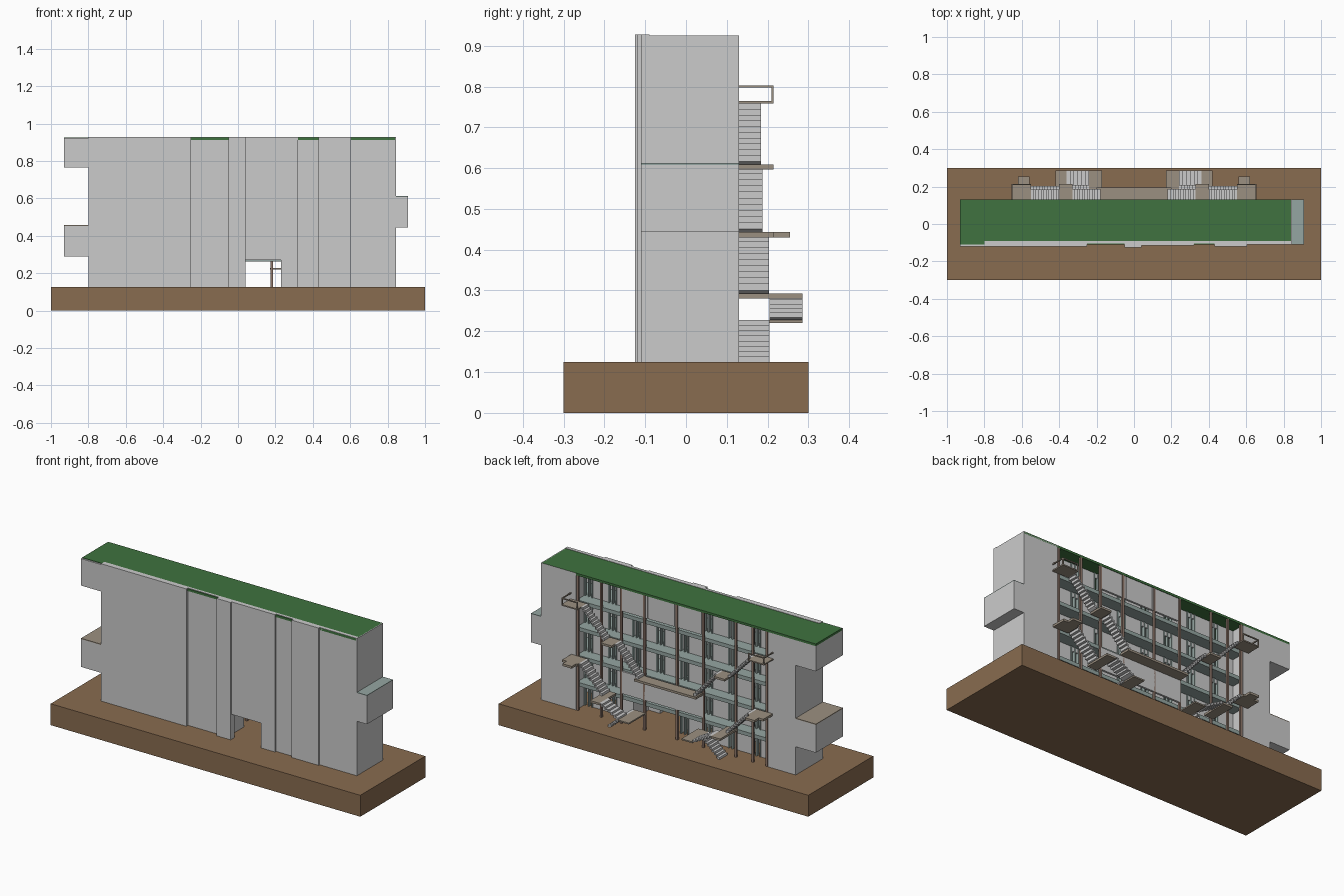
import bpy, bmesh
from mathutils import Matrix, Vector

if "Cube" in bpy.data.objects:
    bpy.data.objects.remove(bpy.data.objects["Cube"])


def mat(name, c):
    m = bpy.data.materials.new(name)
    m.diffuse_color = (*c, 1)
    m.use_nodes = True
    m.node_tree.nodes["Principled BSDF"].inputs["Base Color"].default_value = m.diffuse_color
    return m


EARTH = mat("earth", (0.25, 0.15, 0.08))
GREEN = mat("roof_green", (0.05, 0.17, 0.05))
TAN = mat("tan_concrete", (0.33, 0.28, 0.22))
SLAB = mat("pale_green_slab", (0.30, 0.38, 0.36))
POST = mat("post_brown", (0.28, 0.19, 0.15))


def boxes(name, items, material=None):
    """One object from a list of (x0, x1, y0, y1, z0, z1) boxes."""
    bm = bmesh.new()
    for x0, x1, y0, y1, z0, z1 in items:
        c = Vector(((x0 + x1) / 2, (y0 + y1) / 2, (z0 + z1) / 2))
        s = Matrix.Diagonal((abs(x1 - x0), abs(y1 - y0), abs(z1 - z0), 1))
        bmesh.ops.create_cube(bm, size=1, matrix=Matrix.Translation(c) @ s)
    me = bpy.data.meshes.new(name)
    bm.to_mesh(me)
    bm.free()
    ob = bpy.data.objects.new(name, me)
    bpy.context.collection.objects.link(ob)
    if material:
        me.materials.append(material)
    return ob


def stair(name, x0, x1, y0, y1, z0, z1, n):
    """Sawtooth flight rising from x0 to x1 with a stepped underside."""
    dx, dz = (x1 - x0) / n, (z1 - z0) / n
    prof = [(x0, z0)]
    for i in range(n):
        prof += [(x0 + i * dx, z0 + (i + 1) * dz), (x0 + (i + 1) * dx, z0 + (i + 1) * dz)]
    for i in range(n - 1, 0, -1):
        prof += [(x0 + (i + 1) * dx, z0 + (i + 0.5) * dz), (x0 + (i + 0.4) * dx, z0 + (i + 0.5) * dz),]
        prof += [(x0 + (i + 0.4) * dx, z0 + (i - 0.5) * dz)]
    prof.append((x0 + dx * 0.4, z0))
    bm = bmesh.new()
    f = bm.faces.new([bm.verts.new((x, y0, z)) for x, z in prof])
    r = bmesh.ops.extrude_face_region(bm, geom=[f])
    bmesh.ops.translate(bm, verts=[v for v in r["geom"] if isinstance(v, bmesh.types.BMVert)],
                        vec=(0, y1 - y0, 0))
    bmesh.ops.recalc_face_normals(bm, faces=bm.faces)
    me = bpy.data.meshes.new(name)
    bm.to_mesh(me)
    bm.free()
    bpy.context.collection.objects.link(bpy.data.objects.new(name, me))


G, T, B = 0.125, 0.925, 0.13      # ground, top, back plane

# Ground block and roof
boxes("ground_block", [(-1, 1, -0.3, 0.3, 0, G)], EARTH)
boxes("green_roof", [(-0.93, 0.84, -0.11, B, 0.912, T)], GREEN)

# Front facade: staggered vertical panels with a passage opening
panels = [(-0.8, -0.25, -0.12), (-0.25, -0.05, -0.105), (-0.05, 0.04, -0.125),
          (0.23, 0.32, -0.115), (0.32, 0.43, -0.105), (0.43, 0.605, -0.12), (0.605, 0.845, -0.11)]
boxes("front_panels", [(a, b, y, -0.09, G, T + 0.002) for a, b, y in panels]
      + [(0.04, 0.23, -0.115, -0.09, 0.27, T + 0.002)])

# End walls and solid back returns
boxes("end_walls", [(-0.8, -0.78, -0.11, B, G, 0.915), (0.825, 0.845, -0.11, B, G, T)])
boxes("back_return_walls", [(-0.8, -0.63, B - 0.02, B, G, 0.915),
                            (0.62, 0.845, B - 0.02, B, G, T),
                            (-0.63, -0.62, 0.03, B, G, 0.915), (0.62, 0.63, 0.03, B, G, T)])

# Projecting end volumes
boxes("upper_left_overhang", [(-0.93, -0.8, -0.12, B, 0.765, 0.922)])
boxes("lower_left_overhang", [(-0.93, -0.8, -0.12, B, 0.29, 0.452)])
boxes("lower_left_terrace", [(-0.93, -0.8, -0.12, B, 0.452, 0.457)], TAN)
boxes("right_overhang", [(0.8, 0.91, -0.11, B, 0.443, 0.608)])
boxes("right_terrace", [(0.845, 0.91, -0.11, B, 0.608, 0.612)], SLAB)

# Floor slabs with open galleries along the back
levels = [0.285, 0.443, 0.608, 0.765]
boxes("floor_slabs", [(-0.78, 0.82, -0.09, 0.12, z - 0.022, z) for z in levels], SLAB)

# Recessed dwelling walls with door and window gaps, plus party walls
inner, frames = [], []
for z0, z1 in zip([G] + levels, [z - 0.022 for z in levels] + [0.912]):
    for i in range(8):
        a = -0.62 + i * 0.155
        if z0 == G and a + 0.155 > 0.04 and a < 0.23:
            continue
        inner.append((a, a + 0.1, 0.04, 0.05, z0, z1))
        inner.append((a + 0.1, a + 0.155, 0.04, 0.05, z1 - 0.025, z1))
        frames += [(a + x, a + x + 0.007, 0.037, 0.055, z0, z1) for x in (0.1, 0.124, 0.148)]
    inner += [(x - 0.005, x + 0.005, -0.09, 0.05, z0, z1) for x in (-0.31, 0.0, 0.31)]
boxes("dwelling_walls", inner)
boxes("door_frames", frames, SLAB)
boxes("upper_back_panels", [(a, a + 0.172, B - 0.015, B - 0.003, 0.78, 0.912)
                            for a in (-0.19, -0.015, 0.16)])
boxes("gallery_parapet", [(-0.2, 0.33, B - 0.012, B, 0.3, 0.43)])

# Slender posts along the back
boxes("posts", [(x - 0.006, x + 0.006, B - 0.012, B, G, 0.912)
                for x in (-0.61, -0.52, -0.41, -0.2, -0.03, 0.18, 0.33, 0.46, 0.61)], POST)

# Central walkway
boxes("central_walkway", [(-0.2, 0.2, B, 0.195, 0.43, 0.443)], TAN)

# Mirrored stair runs on the back
for s, side in ((1, "right"), (-1, "left")):
    stair(side + "_ground_stair", s * 0.36, s * 0.24, B, 0.205, G, 0.228, 8)
    stair(side + "_turn_stair", s * 0.24, s * 0.36, 0.205, 0.285, 0.228, 0.293, 6)
    stair(side + "_lower_stair", s * 0.4, s * 0.55, B, 0.203, 0.293, 0.443, 10)
    stair(side + "_middle_stair", s * 0.18, s * 0.33, B, 0.188, 0.443, 0.609, 11)
    stair(side + "_upper_stair", s * 0.4, s * 0.55, B, 0.184, 0.609, 0.765, 11)
    boxes(side + "_landings", [
        (s * 0.17, s * 0.24, B, 0.285, 0.22, 0.228),
        (s * 0.36, s * 0.42, B, 0.285, 0.281, 0.293),
        (s * 0.55, s * 0.65, B, 0.215, 0.43, 0.443),
        (s * 0.56, s * 0.62, 0.215, 0.255, 0.43, 0.443),
        (s * 0.33, s * 0.4, B, 0.215, 0.597, 0.609),
        (s * 0.55, s * 0.655, B, 0.215, 0.758, 0.765)], TAN)
    # Guard rail round the top landing
    boxes(side + "_top_rail", [
        (s * 0.55, s * 0.655, 0.209, 0.215, 0.797, 0.803),
        (s * 0.649, s * 0.655, B, 0.215, 0.797, 0.803),
        (s * 0.55, s * 0.556, 0.209, 0.215, 0.765, 0.797),
        (s * 0.649, s * 0.655, 0.209, 0.215, 0.765, 0.797)], TAN)
